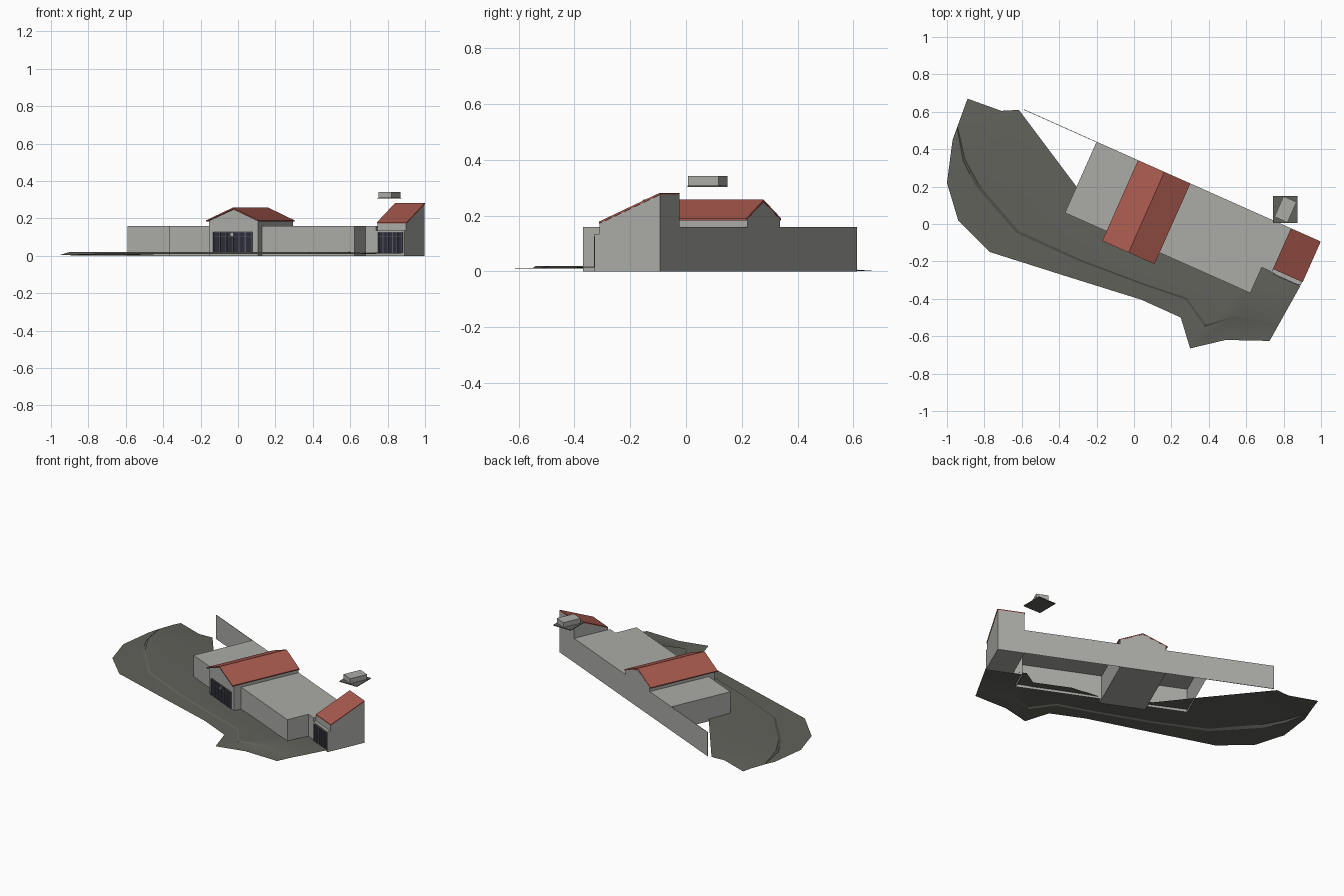
import bpy, bmesh, math
from mathutils import Matrix, Vector

if "Cube" in bpy.data.objects:
    bpy.data.objects.remove(bpy.data.objects["Cube"])


def material(name, rgb):
    m = bpy.data.materials.new(name)
    m.use_nodes = True
    m.diffuse_color = (*rgb, 1)
    m.node_tree.nodes["Principled BSDF"].inputs["Base Color"].default_value = (*rgb, 1)
    return m


WALL = material("pale_grey_wall", (0.41, 0.41, 0.39))
ROOF = material("red_roof", (0.39, 0.10, 0.075))
ASPHALT = material("dark_asphalt", (0.12, 0.12, 0.105))
GLASS = material("dark_glass", (0.025, 0.027, 0.04))
FRAME = material("grey_frame", (0.10, 0.10, 0.12))

# The building runs along a slanted line: x along the back wall, -y towards the front
SITE = Matrix.Translation((-0.2, 0.44, 0)) @ Matrix.Rotation(math.radians(-24.0), 4, "Z")


def finish(name, bm, mat, matrix=SITE):
    bm.transform(matrix)
    me = bpy.data.meshes.new(name)
    bm.to_mesh(me)
    bm.free()
    me.materials.append(mat)
    ob = bpy.data.objects.new(name, me)
    bpy.context.collection.objects.link(ob)
    return ob


def prism(name, profile, place, lo, hi, mat, open_bottom=False):
    """Extrude a 2D profile from lo to hi; place(a, b, t) gives the 3D point."""
    bm = bmesh.new()
    ends = [[bm.verts.new(place(a, b, t)) for a, b in profile] for t in (lo, hi)]
    n = len(profile)
    bm.faces.new(ends[0])
    bm.faces.new(ends[1][::-1])
    for i in range(n):
        j = (i + 1) % n
        bm.faces.new((ends[0][j], ends[0][i], ends[1][i], ends[1][j]))
    bmesh.ops.recalc_face_normals(bm, faces=bm.faces)
    if open_bottom:
        bm.normal_update()
        low = [f for f in bm.faces if f.normal.z < -0.9]
        bmesh.ops.delete(bm, geom=low, context="FACES_ONLY")
    return finish(name, bm, mat)


def plan(a, b, t):      # profile seen from above (along, depth)
    return (a, -b, t)


def gable(a, b, t):     # profile seen from the front (along, height)
    return (a, -t, b)


def side(a, b, t):      # profile seen from the side (depth, height)
    return (t, -a, b)


def box(name, s0, s1, d0, d1, z0, z1, mat, open_bottom=False):
    rect = [(s0, d0), (s1, d0), (s1, d1), (s0, d1)]
    return prism(name, rect, plan, z0, z1, mat, open_bottom)


# Flat-roofed wings and the free-standing back wall
H = 0.16
box("left_wing", 0, 0.255, 0, 0.416, 0, H, WALL, True)
prism("right_wing", [(0.54, 0), (1.14, 0), (1.14, 0.255), (1.08, 0.255), (1.08, 0.405), (0.54, 0.405)],
      plan, 0, H, WALL, True)
box("back_wall", -0.425, 0, 0, 0.003, 0, H, WALL)

# Central hall with gable roof
prism("central_hall", [(0.253, 0), (0.54, 0), (0.54, 0.187), (0.397, 0.248), (0.253, 0.187)],
      gable, 0, 0.456, WALL)
prism("central_roof", [(0.243, 0.19), (0.397, 0.257), (0.549, 0.19),
                       (0.549, 0.183), (0.397, 0.249), (0.243, 0.183)],
      gable, 0, 0.472, ROOF)

# End block with single-pitch roof and low front porch
prism("end_block", [(0, 0), (0, 0.275), (0.238, 0.172), (0.238, 0)], side, 1.14, 1.309, WALL)
prism("end_roof", [(0, 0.282), (0.238, 0.179), (0.238, 0.172), (0, 0.275)], side, 1.138, 1.312, ROOF)
box("end_porch", 1.14, 1.309, 0.238, 0.258, 0, 0.135, WALL)


# Glazed entrances: glass plate, posts and rails
def entrance(name, s0, s1, d, z0, z1, posts):
    box(name + "_glass", s0, s1, d, d + 0.003, z0, z1, GLASS)
    w = 0.003
    for i in range(posts + 1):
        s = s0 + (s1 - s0) * i / posts
        box(f"{name}_post_{i}", s - w, s + w, d, d + 0.007, z0, z1, FRAME)
    for i, z in enumerate((z0 + (z1 - z0) * 0.78, z1)):
        box(f"{name}_rail_{i}", s0, s1, d, d + 0.006, z - 0.002, z + 0.002, FRAME)


entrance("central_entrance", 0.28, 0.505, 0.456, 0.015, 0.127, 6)
entrance("end_entrance", 1.157, 1.296, 0.258, 0.015, 0.126, 5)
box("entrance_plate", 0.383, 0.401, 0.456, 0.465, 0.105, 0.122, WALL)

# Detached rooftop unit: dark square base with a turned box above it
base = bmesh.new()
bmesh.ops.create_cube(base, size=1, matrix=Matrix.Translation((0.809, 0.077, 0.305))
                      @ Matrix.Diagonal((0.13, 0.145, 0.005, 1)))
finish("unit_base", base, ASPHALT, Matrix.Identity(4))
unit = bmesh.new()
bmesh.ops.create_cube(unit, size=1, matrix=Matrix.Translation((0.81, 0.078, 0.325))
                      @ Matrix.Rotation(math.radians(-24.0), 4, "Z")
                      @ Matrix.Diagonal((0.076, 0.12, 0.033, 1)))
finish("unit_box", unit, WALL, Matrix.Identity(4))

# Paved forecourt: strips between a front and a back edge, with a low kerb
front = [(-0.97, 0.45), (-1, 0.22), (-0.94, 0.02), (-0.77, -0.15), (-0.36, -0.28), (0.04, -0.405),
         (0.25, -0.50), (0.30, -0.665), (0.49, -0.62), (0.725, -0.625)]
back = [(-0.89, 0.67), (-0.71, 0.605), (-0.615, 0.61), (-0.30, 0.19), (-0.15, 0), (0.10, -0.15),
        (0.34, -0.18), (0.56, -0.28), (0.66, -0.22), (0.89, -0.33)]
bm = bmesh.new()
rows = []
for i, (f, b) in enumerate(zip(front, back)):
    edge = 0.003 if i < 3 else 0.010
    rear = 0.002 if i < 3 else 0.014
    top = edge + 0.003 if i in (0, len(front) - 1) else 0.019
    heights = ((0, edge), (0.30, edge + 0.003), (0.33, top), (0.75, top), (1, rear))
    rows.append([bm.verts.new(Vector((*f, 0)).lerp(Vector((*b, 0)), t) + Vector((0, 0, z)))
                 for t, z in heights])
for r0, r1 in zip(rows, rows[1:]):
    for k in range(len(r0) - 1):
        bm.faces.new((r0[k], r1[k], r1[k + 1], r0[k + 1]))
bm.normal_update()
for face in bm.faces:
    if face.normal.z < 0:
        face.normal_flip()
ground = finish("forecourt", bm, ASPHALT, Matrix.Identity(4))
bpy.context.view_layer.objects.active = ground
ground.select_set(True)
bpy.ops.object.shade_smooth_by_angle(angle=math.radians(20))
